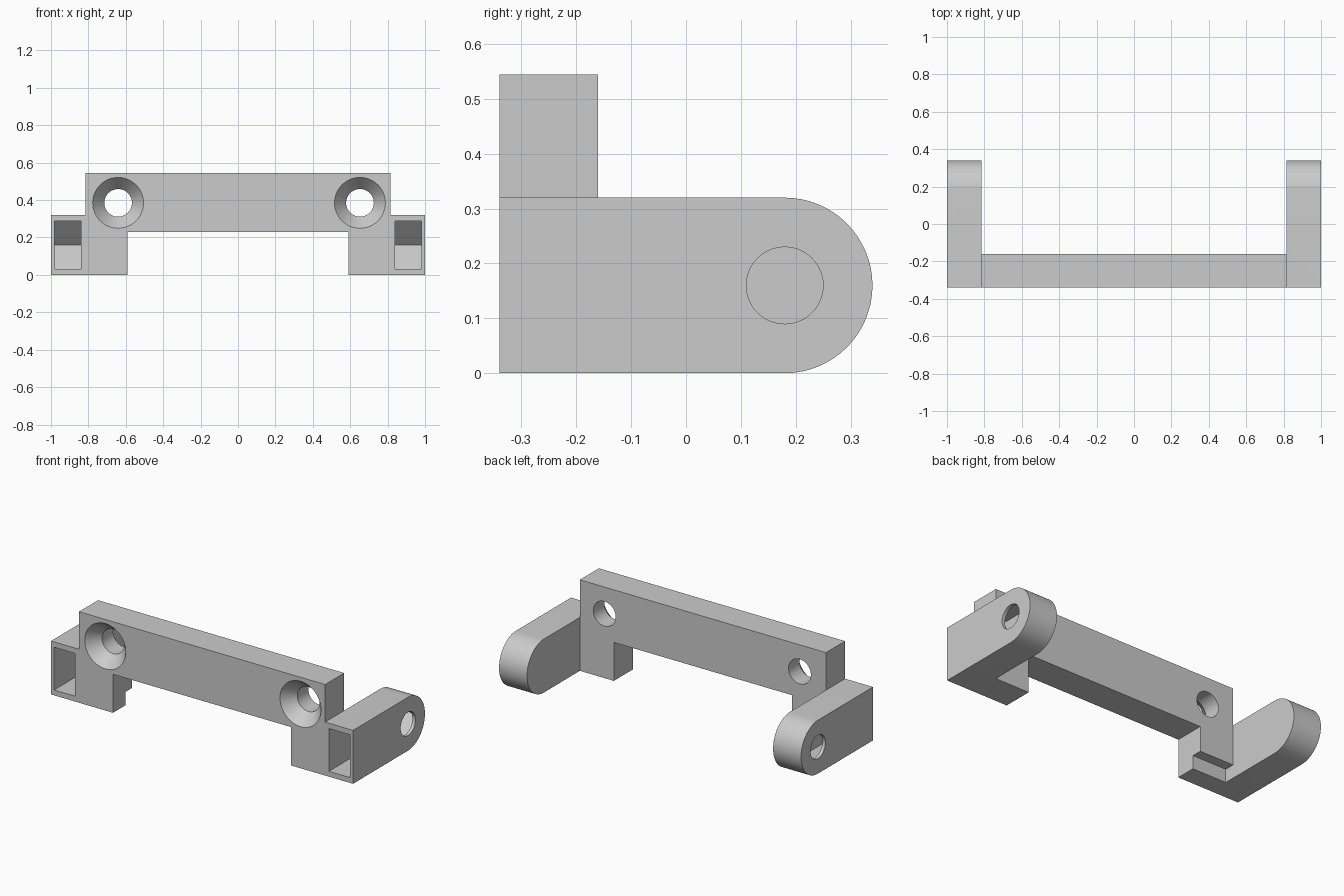
import bpy, math
from mathutils import Vector

cube = bpy.data.objects.get("Cube")
if cube:
    bpy.data.objects.remove(cube, do_unlink=True)

grey = bpy.data.materials.new("plain grey")
grey.use_nodes = True
colour = (0.6, 0.6, 0.6, 1)
grey.diffuse_color = colour
grey.node_tree.nodes["Principled BSDF"].inputs["Base Color"].default_value = colour

FRONT, BACK, END = -0.34, -0.16, 0.34     # depth positions
INNER, ARM_TOP = 0.815, 0.32              # arm inner face, arm height
MID = ARM_TOP / 2
PIVOT = END - MID                         # centre of the rounded arm end


def solid(name, rings):
    """Closed solid lofted through rings of equal point count."""
    n = len(rings[0])
    verts = [p for ring in rings for p in ring]
    faces = [list(range(n)), list(range(len(verts) - n, len(verts)))]
    for k in range(len(rings) - 1):
        for i in range(n):
            j = (i + 1) % n
            faces.append([k * n + i, k * n + j, (k + 1) * n + j, (k + 1) * n + i])
    mesh = bpy.data.meshes.new(name)
    mesh.from_pydata(verts, [], faces)
    mesh.materials.append(grey)
    ob = bpy.data.objects.new(name, mesh)
    bpy.context.collection.objects.link(ob)
    bpy.ops.object.select_all(action='DESELECT')
    bpy.context.view_layer.objects.active = ob
    ob.select_set(True)
    bpy.ops.object.mode_set(mode='EDIT')
    bpy.ops.mesh.select_all(action='SELECT')
    bpy.ops.mesh.normals_make_consistent(inside=False)
    bpy.ops.object.mode_set(mode='OBJECT')
    return ob


def along_x(name, profile, x0, x1):
    return solid(name, [[(x, y, z) for y, z in profile] for x in (x0, x1)])


def along_y(name, profile, y0, y1):
    return solid(name, [[(x, y, z) for x, z in profile] for y in (y0, y1)])


def circle(a, b, r, n=48):
    return [(a + r * math.cos(2 * math.pi * i / n),
             b + r * math.sin(2 * math.pi * i / n)) for i in range(n)]


def combine(target, tool, operation):
    mod = target.modifiers.new(operation.lower(), 'BOOLEAN')
    mod.object, mod.operation, mod.solver = tool, operation, 'EXACT'
    bpy.context.view_layer.objects.active = target
    bpy.ops.object.modifier_apply(modifier=mod.name)
    bpy.data.objects.remove(tool, do_unlink=True)


# Crossbar with a foot at each end
half = [(0.59, 0.23), (0.59, 0), (INNER, 0), (INNER, 0.545)]
outline = half + [(-x, z) for x, z in reversed(half)]
bracket = along_y("mounting_bracket", outline, FRONT, BACK)

# Step under the back of one foot
combine(bracket, along_x("foot_step", [(-0.22, -0.1), (0, -0.1), (0, 0.08), (-0.22, 0.08)],
                         -INNER - 0.05, -0.5), 'DIFFERENCE')

# Countersunk screw holes
for x in (-0.641, 0.652):
    sections = [(FRONT - 0.02, 0.136), (FRONT, 0.136), (FRONT + 0.075, 0.074), (BACK + 0.1, 0.074)]
    screw = solid("screw_hole", [[(a, y, b) for a, b in circle(x, 0.385, r)] for y, r in sections])
    combine(bracket, screw, 'DIFFERENCE')

# Hollow side arms with rounded ends and an outer pivot hole
for side in (-1, 1):
    steps = 32
    arc = [(PIVOT + MID * math.cos(t), MID + MID * math.sin(t))
           for t in [math.pi * (i / steps - 0.5) for i in range(steps + 1)]]
    arm = along_x("side_arm", [(FRONT, 0)] + arc + [(FRONT, ARM_TOP)], side * INNER, side)
    h = 0.128
    pocket = [(FRONT - 0.1, MID - h), (PIVOT, MID - h), (PIVOT + h, MID),
              (PIVOT, MID + h), (FRONT - 0.1, MID + h)]
    combine(arm, along_x("arm_pocket", pocket, side * 0.84, side * 0.98), 'DIFFERENCE')
    combine(arm, along_x("pivot_hole", circle(PIVOT, MID, 0.07), side * 0.92, side * 1.1),
            'DIFFERENCE')
    combine(bracket, arm, 'UNION')

bpy.ops.object.select_all(action='DESELECT')
bracket.select_set(True)
bpy.context.view_layer.objects.active = bracket
bpy.ops.object.shade_smooth_by_angle(angle=math.radians(25))
